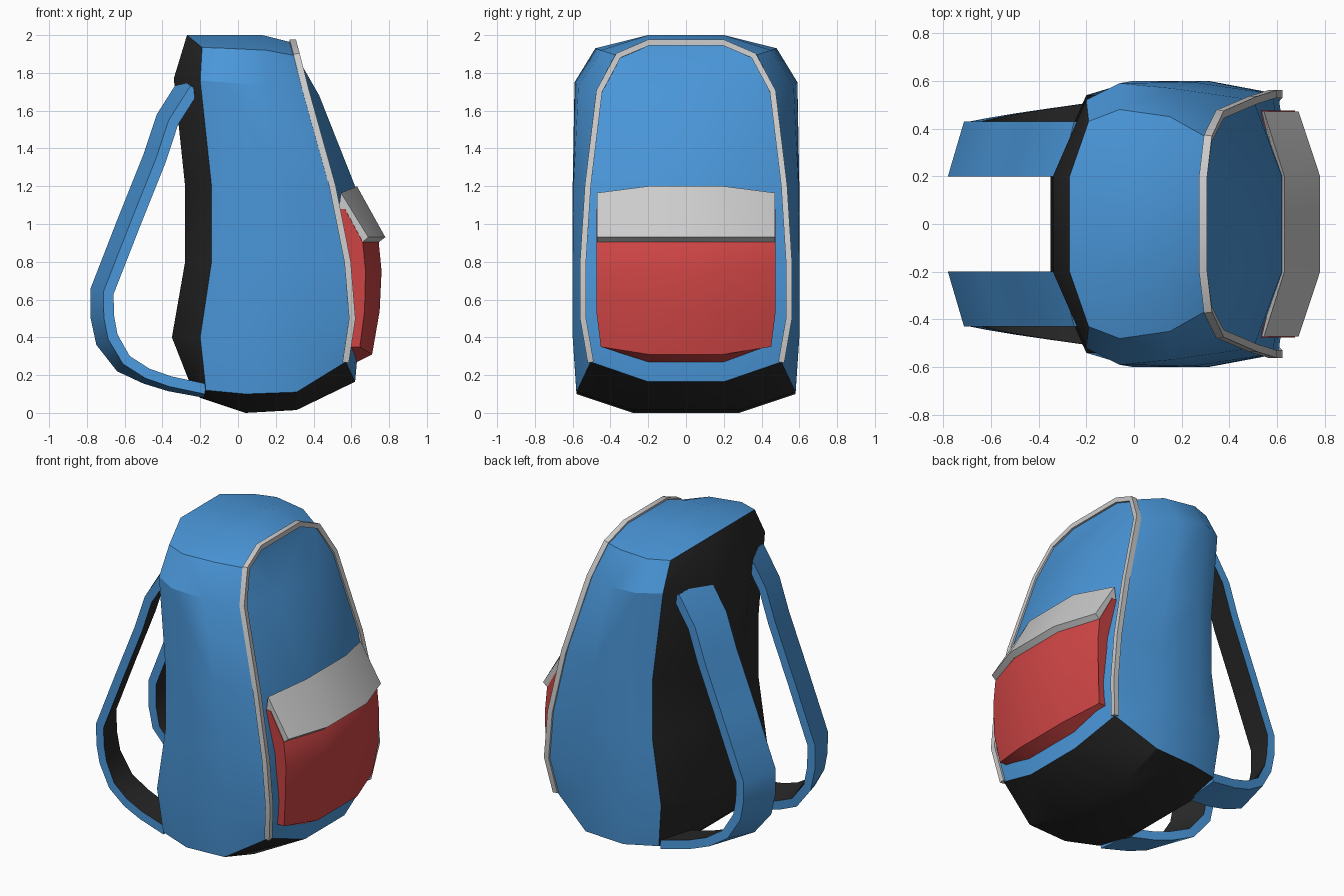
import bpy, bmesh
from mathutils import Vector

if "Cube" in bpy.data.objects:
    bpy.data.objects.remove(bpy.data.objects["Cube"])


def material(name, rgb):
    m = bpy.data.materials.new(name)
    m.diffuse_color = (*rgb, 1)
    m.use_nodes = True
    m.node_tree.nodes["Principled BSDF"].inputs["Base Color"].default_value = m.diffuse_color
    return m


BLUE = material("blue fabric", (0.068, 0.305, 0.69))
DARK = material("dark fabric", (0.022, 0.022, 0.022))
RED = material("red fabric", (0.63, 0.06, 0.06))
GREY = material("light grey trim", (0.6, 0.6, 0.6))


def finish(name, bm, mats, angle=0.5):
    bmesh.ops.remove_doubles(bm, verts=bm.verts, dist=0.0005)
    bmesh.ops.recalc_face_normals(bm, faces=bm.faces)
    me = bpy.data.meshes.new(name)
    bm.to_mesh(me)
    bm.free()
    for m in mats:
        me.materials.append(m)
    ob = bpy.data.objects.new(name, me)
    bpy.context.collection.objects.link(ob)
    bpy.ops.object.select_all(action='DESELECT')
    ob.select_set(True)
    bpy.context.view_layer.objects.active = ob
    bpy.ops.object.shade_smooth_by_angle(angle=angle)
    return ob


def loft(name, rings, mats, side_mats=None):
    """Skin a list of equal closed rings and cap both ends."""
    bm = bmesh.new()
    vs = [[bm.verts.new(p) for p in r] for r in rings]
    n = len(vs[0])
    for a, b in zip(vs, vs[1:]):
        for k in range(n):
            f = bm.faces.new((a[k], a[(k + 1) % n], b[(k + 1) % n], b[k]))
            f.material_index = side_mats[k] if side_mats else 0
    bm.faces.new(vs[0])
    bm.faces.new(vs[-1])
    return finish(name, bm, mats)


def flip(p):
    return (p[0], -p[1], p[2])


# Body: rows run from the top, down the side, to the underside;
# stations run from the back edge to the front edge
rows = [
    [(-.27, .2, 2.0), (-.03, .2, 2.0), (.13, .2, 2.0), (.29, .2, 1.96)],
    [(-.19, .43, 1.935), (-.06, .48, 1.93), (.15, .45, 1.92), (.31, .36, 1.89)],
    [(-.2, .52, 1.76), (-.06, .59, 1.75), (.15, .57, 1.73), (.36, .46, 1.7)],
    [(-.14, .54, 1.2), (0, .6, 1.2), (.25, .595, 1.2), (.5, .52, 1.2)],
    [(-.14, .54, .8), (0, .6, .8), (.3, .6, .8), (.58, .545, .8)],
    [(-.2, .54, .4), (0, .6, .4), (.31, .6, .4), (.605, .545, .5)],
    [(-.17, .52, .12), (.04, .58, .1), (.31, .58, .11), (.57, .505, .27)],
    [(-.2, .28, .08), (.04, .28, 0), (.31, .28, .015), (.62, .2, .165)],
]
front = [(.31, .2, 1.88), (.43, .2, 1.68), (.62, .2, 1.2), (.64, .2, .8), (.65, .2, .5)]
back = [(-.34, .2, 1.77), (-.28, .2, 1.2), (-.28, .2, .8), (-.35, .2, .4), (-.24, .2, .12)]

bm = bmesh.new()


def face(pts, mat):
    f = bm.faces.new([bm.verts.new(p) for p in pts])
    f.material_index = mat


def both(pts, mat):
    face(pts, mat)
    face([flip(p) for p in pts], mat)


for i in range(7):                       # top, sides and dark base
    for k in range(3):
        both((rows[i][k], rows[i][k + 1], rows[i + 1][k + 1], rows[i + 1][k]), int(i == 6))
edge_f = [r[3] for r in rows]
edge_b = [r[0] for r in rows]
both((edge_f[0], edge_f[1], front[0]), 0)
both((edge_f[5], edge_f[6], edge_f[7], front[4]), 0)
both((edge_b[0], edge_b[1], edge_b[2], back[0]), 1)
both((edge_b[6], edge_b[7], back[4]), 1)
for i in range(4):
    both((edge_f[i + 1], edge_f[i + 2], front[i + 1], front[i]), 0)
    both((edge_b[i + 2], edge_b[i + 3], back[i + 1], back[i]), 1)
# Middle strip running right round the bag
ring = rows[0] + front + rows[7][::-1] + back[::-1]
for k, p in enumerate(ring):
    q = ring[(k + 1) % len(ring)]
    face((p, q, flip(q), flip(p)), int(k >= 9))
finish("bag_body", bm, [BLUE, DARK])

# Piping round the front panel: small square section swept along the front edge
half = [Vector(p) for p in edge_f[:7]]
path = [Vector(flip(p)) for p in half[::-1]] + half
rings = []
for i, p in enumerate(path):
    t = (path[min(i + 1, 13)] - path[max(i - 1, 0)]).normalized()
    u = (Vector((1, 0, 0)) - t * t.x).normalized()
    v = t.cross(u)
    rings.append([p + u * a * .017 + v * b * .016
                  for a, b in ((1, 1), (1, -1), (-1, -1), (-1, 1))])
loft("front_piping", rings, [GREY])

# Pocket and its flap: side and middle profiles (x, z) skinned across the width
pocket_side = [(.5, 1.08), (.565, 1.08), (.66, .905), (.675, .75), (.67, .54), (.645, .35), (.58, .35)]
pocket_mid = [(.55, 1.08), (.64, 1.08), (.745, .905), (.76, .75), (.75, .54), (.71, .31), (.63, .27)]
flap_side = [(.545, 1.165), (.69, .93), (.66, .905), (.535, 1.09)]
flap_mid = [(.63, 1.2), (.78, .93), (.747, .905), (.6, 1.13)]


def across(side, mid, w):
    out = []
    for y, prof in ((-w, side), (-.2, mid), (.2, mid), (w, side)):
        out.append([(x, y * (.95 if z < .4 and abs(y) > .3 else 1), z) for x, z in prof])
    return out


loft("front_pocket", across(pocket_side, pocket_mid, .475), [RED])
loft("pocket_flap", across(flap_side, flap_mid, .472), [GREY])

# Shoulder straps: slanted band with a dark inner face
strap = [(-.31, 1.77), (-.43, 1.58), (-.5, 1.37), (-.64, 1.02), (-.78, .66), (-.78, .5),
         (-.75, .36), (-.64, .22), (-.5, .155), (-.37, .115), (-.18, .08)]
slant = [.07] * 7 + [.05, .03, .025, .02]
THICK = .055
for name, s in (("left_strap", 1), ("right_strap", -1)):
    rings = []
    for i, (x, z) in enumerate(strap):
        a, b = strap[max(i - 1, 0)], strap[min(i + 1, 10)]
        t = Vector((b[0] - a[0], b[1] - a[1])).normalized()
        d = .08 * max(0, (x + .75) / .57) if i > 5 else 0
        rings.append([(x - t.y * o, s * (y + d), z + t.x * o) for o, y in
                      ((0, .2), (slant[i], .43), (slant[i] + THICK, .43), (THICK, .2))])
    loft(name, rings, [BLUE, DARK], (0, 0, 1, 0))
